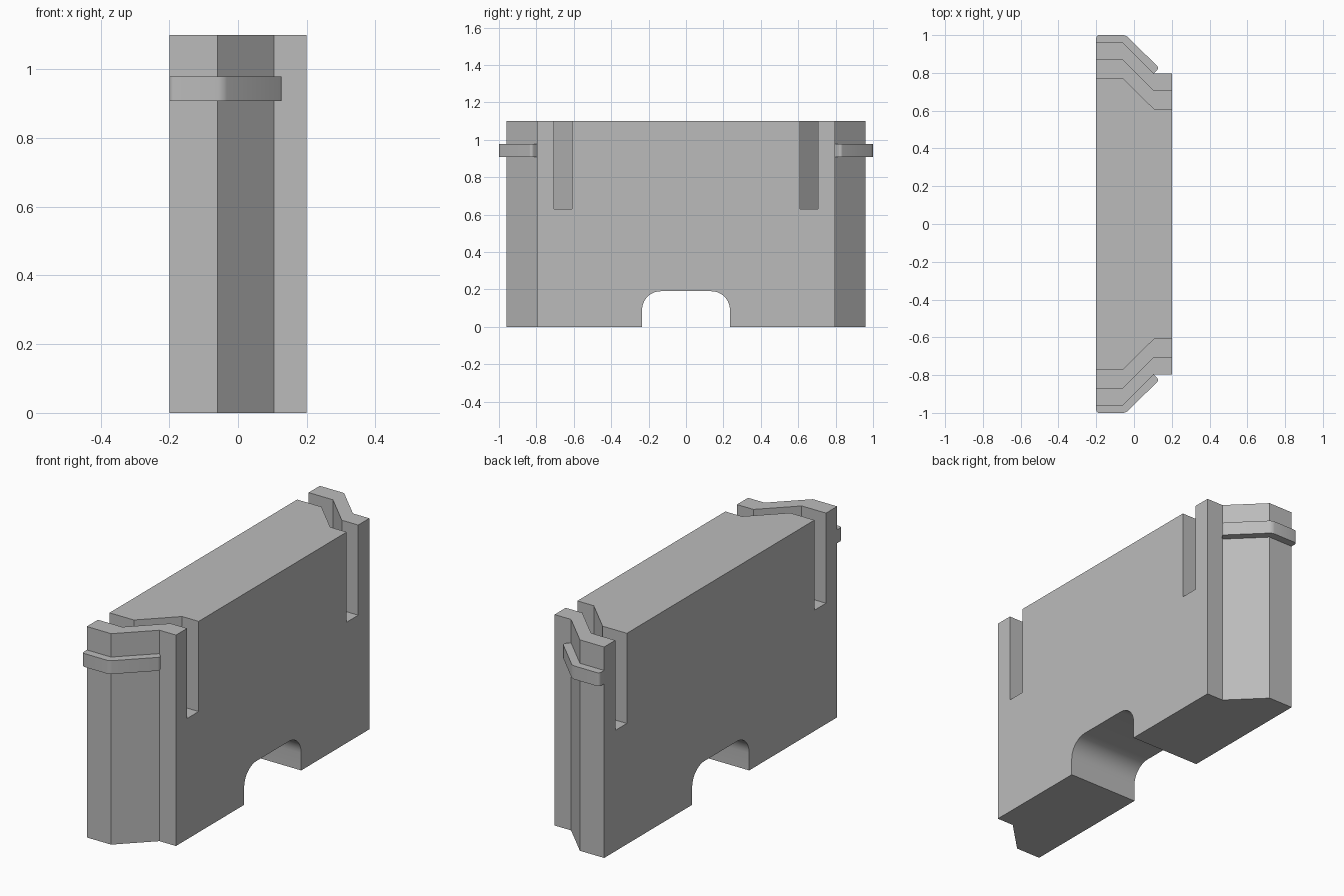
import bpy
import bmesh
from math import sin, cos, pi
from mathutils import Matrix

cube = bpy.data.objects.get("Cube")
if cube:
    bpy.data.objects.remove(cube, do_unlink=True)

grey = bpy.data.materials.new("plain grey")
grey.use_nodes = True
colour = (0.5, 0.5, 0.5, 1)
grey.diffuse_color = colour
grey.node_tree.nodes["Principled BSDF"].inputs["Base Color"].default_value = colour

HALF, HEIGHT = 0.2, 1.1


def prism(name, points, low, high, along_x=False, round_at=(), radius=0.015):
    """Extrude an outline upward, or along x when the outline is (y, z)."""
    bm = bmesh.new()
    face = bm.faces.new([bm.verts.new((a, b, low)) for a, b in points])
    top = bmesh.ops.extrude_face_region(bm, geom=[face])["geom"]
    moved = [v for v in top if isinstance(v, bmesh.types.BMVert)]
    bmesh.ops.translate(bm, verts=moved, vec=(0, 0, high - low))
    if round_at:
        corners = [points[i] for i in round_at]
        edges = [e for e in bm.edges
                 if abs(e.verts[0].co.z - e.verts[1].co.z) > 0.01
                 and any(abs(e.verts[0].co.x - x) + abs(e.verts[0].co.y - y) < 1e-4
                         for x, y in corners)]
        bmesh.ops.bevel(bm, geom=edges, offset=radius, segments=5,
                        profile=0.5, affect="EDGES")
    if along_x:
        cycle = Matrix(((0, 0, 1, 0), (1, 0, 0, 0), (0, 1, 0, 0), (0, 0, 0, 1)))
        bm.transform(cycle)
    bmesh.ops.recalc_face_normals(bm, faces=bm.faces)
    mesh = bpy.data.meshes.new(name)
    bm.to_mesh(mesh)
    bm.free()
    mesh.materials.append(grey)
    obj = bpy.data.objects.new(name, mesh)
    bpy.context.collection.objects.link(obj)
    return obj


def shade(obj):
    bpy.ops.object.select_all(action="DESELECT")
    obj.select_set(True)
    bpy.context.view_layer.objects.active = obj
    bpy.ops.object.shade_smooth_by_angle(angle=0.5)


def end_line(y, overshoot=0.0):
    """Bent line across the panel that follows the shape of its end."""
    return [(-HALF - overshoot, y), (-0.06, y),
            (0.105, y + 0.163), (HALF + overshoot, y + 0.163)]


def flipped(points, side):
    return [(x, y * side) for x, y in points]


# Panel with a bent outline at both ends
front = end_line(-0.96)
panel = prism("panel", front + flipped(front, -1)[::-1], 0, HEIGHT)

# Arched opening through the foot
w, top, r = 0.235, 0.19, 0.1
arc = [(w - r + r * cos(t * pi / 20), top - r + r * sin(t * pi / 20)) for t in range(11)]
arch = [(w, -0.1)] + arc + [(-y, z) for y, z in arc[::-1]] + [(-w, -0.1)]
cutters = [prism("arch_cutter", arch, -0.4, 0.4, along_x=True)]

# Bent slots cut down from the top, and a clip around each end
for side, label in ((1, "front"), (-1, "back")):
    slot = end_line(-0.868, 0.1) + end_line(-0.773, 0.1)[::-1]
    cutters.append(prism(label + "_slot_cutter", flipped(slot, side), 0.63, HEIGHT + 0.2))

    clip = [(-HALF, -1), (-0.043, -1), (0.133, -0.826), (0.105, -0.797),
            (-0.06, -0.95), (-HALF, -0.95)]
    shade(prism(label + "_clip", flipped(clip, side), 0.908, 0.978, round_at=(0, 1, 2)))

for cutter in cutters:
    cutter.hide_render = True
    cut = panel.modifiers.new(cutter.name, "BOOLEAN")
    cut.operation = "DIFFERENCE"
    cut.solver = "EXACT"
    cut.object = cutter

# Bake the cuts and drop the cutters
bpy.context.view_layer.update()
baked = bpy.data.meshes.new_from_object(
    panel.evaluated_get(bpy.context.evaluated_depsgraph_get()))
panel.modifiers.clear()
panel.data = baked
for cutter in cutters:
    bpy.data.objects.remove(cutter, do_unlink=True)
shade(panel)
